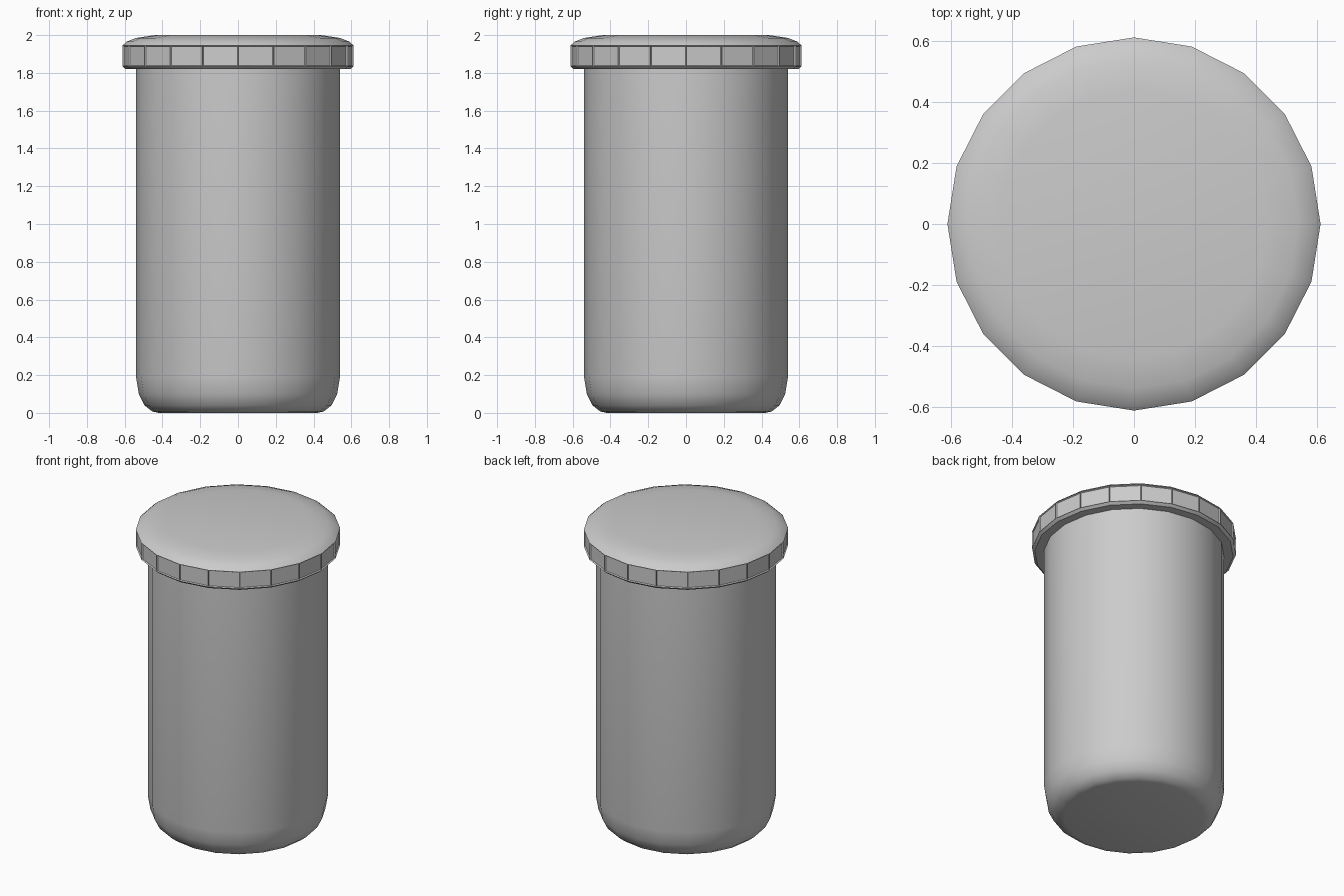
import bpy, bmesh, math

if "Cube" in bpy.data.objects:
    bpy.data.objects.remove(bpy.data.objects["Cube"])

SIDES = 20


def lathe(name, profile):
    """Revolve (radius, z) points into a closed 20-sided solid; return object and face bands."""
    bm = bmesh.new()
    rings = []
    for r, z in profile:
        rings.append([bm.verts.new((r * math.cos(2 * math.pi * i / SIDES),
                                    r * math.sin(2 * math.pi * i / SIDES), z))
                      for i in range(SIDES)])
    bands = []
    for a, b in zip(rings, rings[1:]):
        bands.append([bm.faces.new((a[i], a[(i + 1) % SIDES], b[(i + 1) % SIDES], b[i]))
                      for i in range(SIDES)])
    bm.faces.new(rings[0][::-1])
    bm.faces.new(rings[-1])
    bm.normal_update()
    return bm, bands


def finish(name, bm, angle):
    mesh = bpy.data.meshes.new(name)
    bm.to_mesh(mesh)
    bm.free()
    obj = bpy.data.objects.new(name, mesh)
    bpy.context.collection.objects.link(obj)
    bpy.ops.object.select_all(action='DESELECT')
    obj.select_set(True)
    bpy.context.view_layer.objects.active = obj
    bpy.ops.object.shade_smooth_by_angle(angle=math.radians(angle))
    return obj


# Canister body with a rounded foot
bm, _ = lathe("body", [(0.42, 0), (0.455, 0.008), (0.495, 0.04),
                       (0.525, 0.10), (0.54, 0.19), (0.54, 1.83)])
finish("body", bm, 40)

# Lid with a domed shoulder and recessed grip panels around the rim
bm, bands = lathe("lid", [(0.595, 1.82), (0.612, 1.835), (0.612, 1.945),
                          (0.59, 1.965), (0.54, 1.985), (0.44, 2.0)])
bmesh.ops.inset_individual(bm, faces=bands[1], thickness=0.006, depth=-0.008)
finish("lid", bm, 30)
